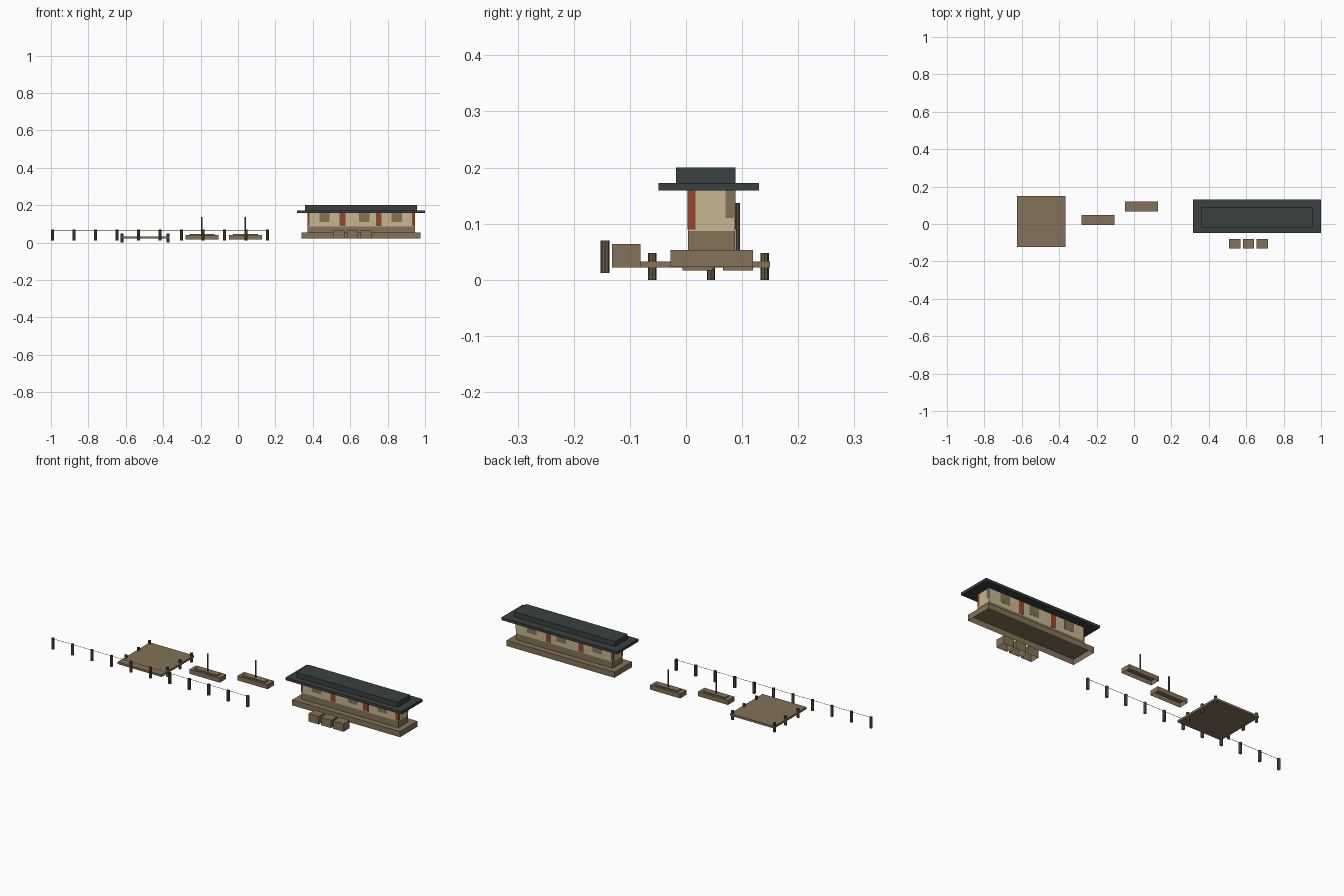
import bpy
import bmesh
from mathutils import Matrix, Vector

cube = bpy.data.objects.get("Cube")
if cube:
    bpy.data.objects.remove(cube, do_unlink=True)


def material(name, rgb):
    m = bpy.data.materials.new(name)
    m.use_nodes = True
    m.diffuse_color = (*rgb, 1)
    m.node_tree.nodes["Principled BSDF"].inputs["Base Color"].default_value = (*rgb, 1)
    return m


wood = material("weathered wood", (0.23, 0.17, 0.095))
slate = material("dark slate", (0.042, 0.051, 0.052))
plaster = material("cream plaster", (0.57, 0.47, 0.29))
red = material("red paint", (0.31, 0.06, 0.03))
timber = material("dark timber", (0.13, 0.098, 0.06))


def finish(name, bm, mat):
    mesh = bpy.data.meshes.new(name)
    bm.to_mesh(mesh)
    bm.free()
    mesh.materials.append(mat)
    obj = bpy.data.objects.new(name, mesh)
    bpy.context.collection.objects.link(obj)
    return obj


def box(name, x, y, z, mat, open_bottom=False):
    """Box given by its (low, high) range on each axis."""
    bm = bmesh.new()
    size = [hi - lo for lo, hi in (x, y, z)]
    centre = [(hi + lo) / 2 for lo, hi in (x, y, z)]
    bmesh.ops.create_cube(bm, size=1,
                          matrix=Matrix.Translation(centre) @ Matrix.Diagonal((*size, 1)))
    if open_bottom:
        bm.normal_update()
        under = [f for f in bm.faces if f.normal.z < -0.9]
        bmesh.ops.delete(bm, geom=under, context="FACES_ONLY")
    return finish(name, bm, mat)


def pole(name, start, end, radius, mat, sides=8):
    """Uncapped round pole between two points."""
    a, b = Vector(start), Vector(end)
    bm = bmesh.new()
    turn = (b - a).to_track_quat("Z", "Y").to_matrix().to_4x4()
    bmesh.ops.create_cone(bm, segments=sides, radius1=radius, radius2=radius,
                          depth=(b - a).length, cap_ends=False,
                          matrix=Matrix.Translation((a + b) / 2) @ turn)
    return finish(name, bm, mat)


# House: plinth, wall with wooden foot, stepped roof
box("house_plinth", (0.34, 0.977), (-0.028, 0.119), (0.023, 0.053), wood, True)
west, east, front, back = 0.372, 0.945, 0.004, 0.087
box("wall_foot", (west, east), (front, back), (0.053, 0.087), wood)
box("wall", (west, east), (front, back), (0.087, 0.159), plaster)
box("roof_eaves", (0.315, 1.0), (-0.049, 0.13), (0.159, 0.173), slate)
box("roof_ridge", (0.357, 0.956), (-0.018, 0.088), (0.173, 0.2), slate)

# Red columns, flush with the wall corners
lip = 0.001
for side, (y0, y1) in {"front": (front - lip, 0.017), "back": (0.073, back + lip)}.items():
    for i in range(4):
        mid = 0.366 + 0.193 * i
        x0, x1 = max(mid - 0.015, west - lip), min(mid + 0.015, east + lip)
        if side == "back" and i == 3:
            continue
        box(f"{side}_column_{i + 1}", (x0, x1), (y0, y1), (0.09, 0.159), red)

# Wooden shutters on the long walls and at the end
for i, x in enumerate((0.4625, 0.675, 0.85)):
    for side, y in (("front", front), ("back", back)):
        box(f"{side}_shutter_{i + 1}", (x - 0.028, x + 0.028),
            (y - lip, y + lip), (0.109, 0.159), wood)
box("end_shutter", (east - lip, east + lip), (0.07, back + lip), (0.11, 0.159), wood)

# Crates before the house
for i in range(3):
    x = 0.508 + 0.0735 * i
    box(f"crate_{i + 1}", (x, x + 0.061), (-0.132, -0.081), (0.022, 0.064), wood, True)

# Two boats with masts
for name, x, y in (("near_boat", -0.1925, 0.021), ("far_boat", 0.04, 0.0925)):
    box(name + "_hull", (x - 0.089, x + 0.089), (y - 0.027, y + 0.027),
        (0.017, 0.041), wood, True)
    box(name + "_deck", (x - 0.066, x + 0.066), (y - 0.017, y + 0.017),
        (0.041, 0.047), wood)
    pole(name + "_mast", (x, y, 0.041), (x, y, 0.137), 0.004, timber)

# Dock on six piles
box("dock", (-0.626, -0.366), (-0.123, 0.15), (0.022, 0.033), wood)
for side, x in (("right", -0.62), ("left", -0.374)):
    for i, y in enumerate((-0.06, 0.0445, 0.14)):
        pole(f"dock_{side}_pile_{i + 1}", (x, y, 0), (x, y, 0.048), 0.0075, timber)

# Rope fence
fence_y, first, gap, count = -0.144, -0.992, 0.115, 11
for i in range(count):
    x = first + gap * i
    pole(f"fence_post_{i + 1}", (x, fence_y, 0.012), (x, fence_y, 0.07), 0.008, timber)
pole("fence_rope", (first, fence_y, 0.067), (first + gap * (count - 1), fence_y, 0.067),
     0.001, timber, 6)
